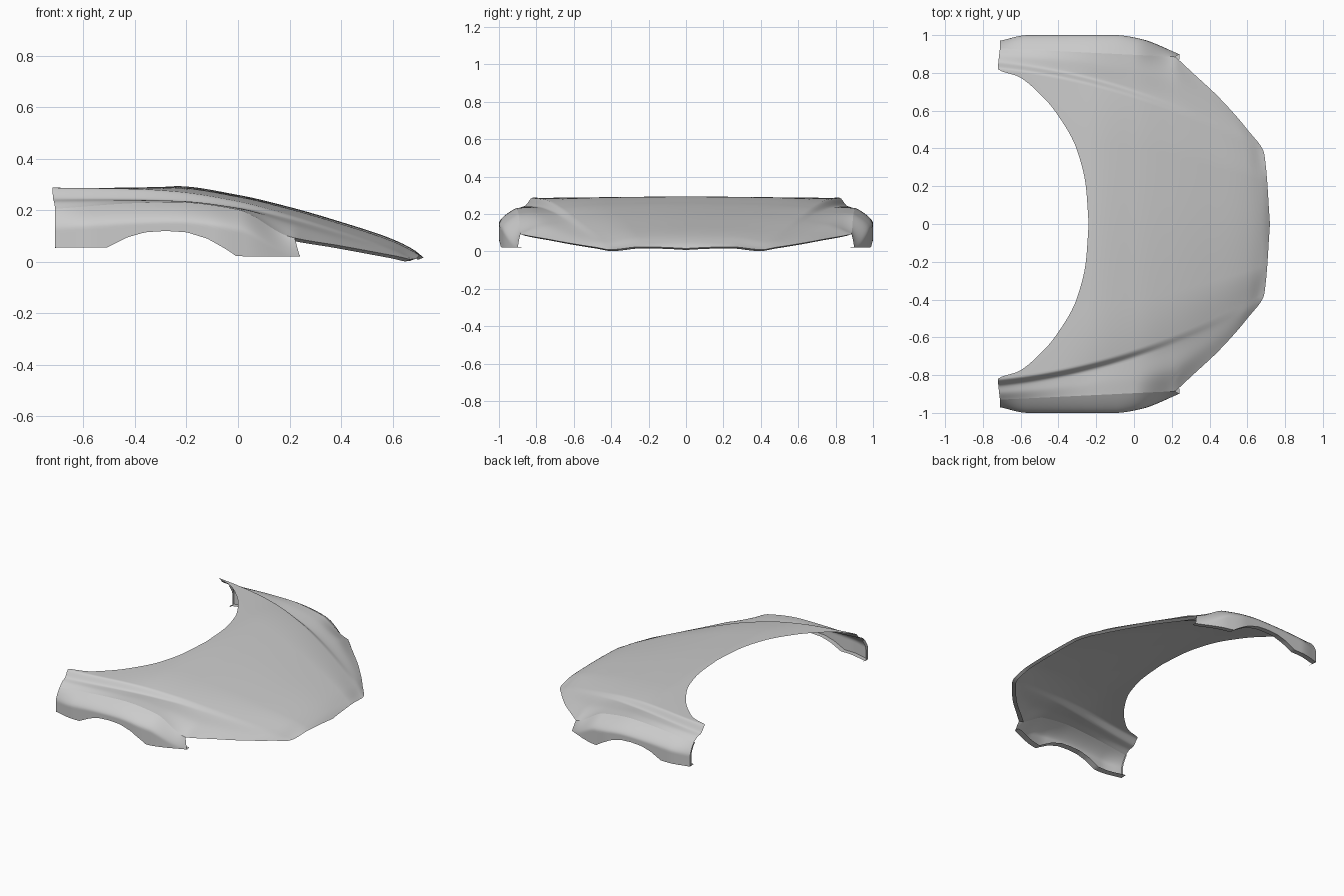
import bpy, bmesh, math

if "Cube" in bpy.data.objects:
    bpy.data.objects.remove(bpy.data.objects["Cube"])


def curve(pts, x):
    """Monotone smooth interpolation through (x, value) points."""
    if x <= pts[0][0]:
        return pts[0][1]
    if x >= pts[-1][0]:
        return pts[-1][1]
    n = len(pts)
    sl = [(pts[i+1][1]-pts[i][1])/(pts[i+1][0]-pts[i][0]) for i in range(n-1)]

    def tan(i):
        if i == 0 or i == n-1:
            return sl[min(i, n-2)]
        a, b = sl[i-1], sl[i]
        return 0 if a*b <= 0 else 2*a*b/(a+b)
    i = max(k for k in range(n-1) if pts[k][0] <= x)
    h = pts[i+1][0]-pts[i][0]
    t = (x-pts[i][0])/h
    return (pts[i][1]*(2*t**3-3*t*t+1) + tan(i)*h*(t**3-2*t*t+t)
            + pts[i+1][1]*(3*t*t-2*t**3) + tan(i+1)*h*(t**3-t*t))


def linear(pts, x):
    for (a, u), (b, v) in zip(pts, pts[1:]):
        if x <= b:
            return u+(v-u)*max(0, (x-a)/(b-a))
    return pts[-1][1]


def sheet(name, grid):
    """Grid of points to a smooth surface mirrored across y."""
    bm = bmesh.new()
    vs = [[bm.verts.new(p) for p in row] for row in grid]
    for r, q in zip(vs, vs[1:]):
        for j in range(len(r)-1):
            bm.faces.new((r[j], r[j+1], q[j+1], q[j]))
    me = bpy.data.meshes.new(name)
    bm.to_mesh(me)
    bm.free()
    ob = bpy.data.objects.new(name, me)
    bpy.context.collection.objects.link(ob)
    m = ob.modifiers.new("mirror", 'MIRROR')
    m.use_axis = (False, True, False)
    bpy.ops.object.select_all(action='DESELECT')
    ob.select_set(True)
    bpy.context.view_layer.objects.active = ob
    bpy.ops.object.shade_smooth_by_angle(angle=math.radians(35))
    return ob


# Plan outlines: windscreen/rear edge and nose edge, by row parameter s
WY = [(0, 0), (.17, .2), (.34, .4), (.5, .6), (.58, .7), (.65, .78), (.7, .82), (1, .93)]
WX = [(0, -.24), (.2, -.255), (.4, -.305), (.6, -.42), (.7, -.51), (.78, -.61), (.82, -.72), (.93, -.71)]
FY = [(0, 0), (.7, .37), (.78, .5), (.86, .67), (.93, .81), (1, .885)]
FX = [(0, .72), (.37, .69), (.5, .6), (.67, .45), (.81, .3), (.885, .22)]
EDGE = [(x, y) for y, x in reversed(FX)]

# Heights along x: centre, crease, valley, wing top, outer edge
STATIONS = [
    (-.72, .290, .288, .245, .232, .205),
    (-.40, .292, .283, .242, .239, .228),
    (-.24, .294, .273, .236, .237, .232),
    (.00, .260, .235, .210, .209, .203),
    (.20, .213, .182, .166, .148, .098),
    (.40, .155, .120, .108, .090, .062),
    (.60, .088, .052, .045, .036, .025),
    (.69, .042, .012, .011, .010, .008),
    (.72, .016, .010, .009, .009, .008)]
HEIGHT = [[(s[0], s[k]) for s in STATIONS] for k in range(1, 6)]


def outer_y(x):
    return .93-.045*(x+.71)/.93 if x <= .22 else curve(EDGE, x)


def crease_y(x):
    t = (x+.72)/1.41
    return .82-.45*t+.32*t*(1-t)


def height(x, y):
    zc, zk, zv, zm, ze = [curve(h, x) for h in HEIGHT]
    yk = crease_y(x)
    ye = max(outer_y(x), yk+.03)
    yv = yk+min(.04, .4*(ye-yk))
    zs = zc-.22*(zc-zk)
    return curve([(-.6*yk, zs), (0, zc), (.6*yk, zs), (yk, zk), (yv, zv),
                  ((yv+ye)/2, zm), (ye, ze)], y)


# Bonnet with wing tops, and a folded lip along the nose
NT, NS = 60, 70
grid = []
for i in range(NS+1):
    s = i/NS
    wy, fy = linear(WY, s), linear(FY, s)
    wx, fx = curve(WX, wy), curve(FX, fy)
    bow = .32*(s/.7 if s < .7 else (1-s)/.3)
    row = []
    for j in range(NT+1):
        t = j/NT
        x, y = wx+(fx-wx)*t, wy+(fy-wy)*t+bow*t*(1-t)
        row.append((x, y, height(x, y)))
    x, y, z = row[-1]
    row.append((x-.022, y*.975, z-.008))
    grid.append(row)
sheet("bonnet", grid)

# Side fenders with wheel arch and inward flanges
BOTTOM = [(-.71, .055), (-.51, .055), (-.43, .095), (-.36, .115), (-.28, .12), (-.2, .115),
          (-.12, .09), (-.05, .05), (-.01, .022), (.24, .02)]
SIDE = [(-.71, .97), (-.56, 1), (-.1, 1), (.03, .98), (.24, .89)]
ND = 16
rows = []
for i in range(ND+1):
    f = i/ND
    row = []
    for j in range(NT+1):
        t = j/NT
        x = -.71+.93*t
        yt = outer_y(x)
        zt, zb, yo = height(x, yt), linear(BOTTOM, x), curve(SIDE, x)
        z = zt+(zb-zt)*f
        d = min(1, (zt-z)/.08)
        row.append((x+.02*f*t**6, yt+(yo-yt)*(1-(1-d)**1.6), z))
    x, y, z = row[0]
    rows.append([(x+.004, y-.02, z-.003)]+row)
rows.append([(x, max(y-.04, .87), z+.004) for x, y, z in rows[-1]])
sheet("fenders", rows)
